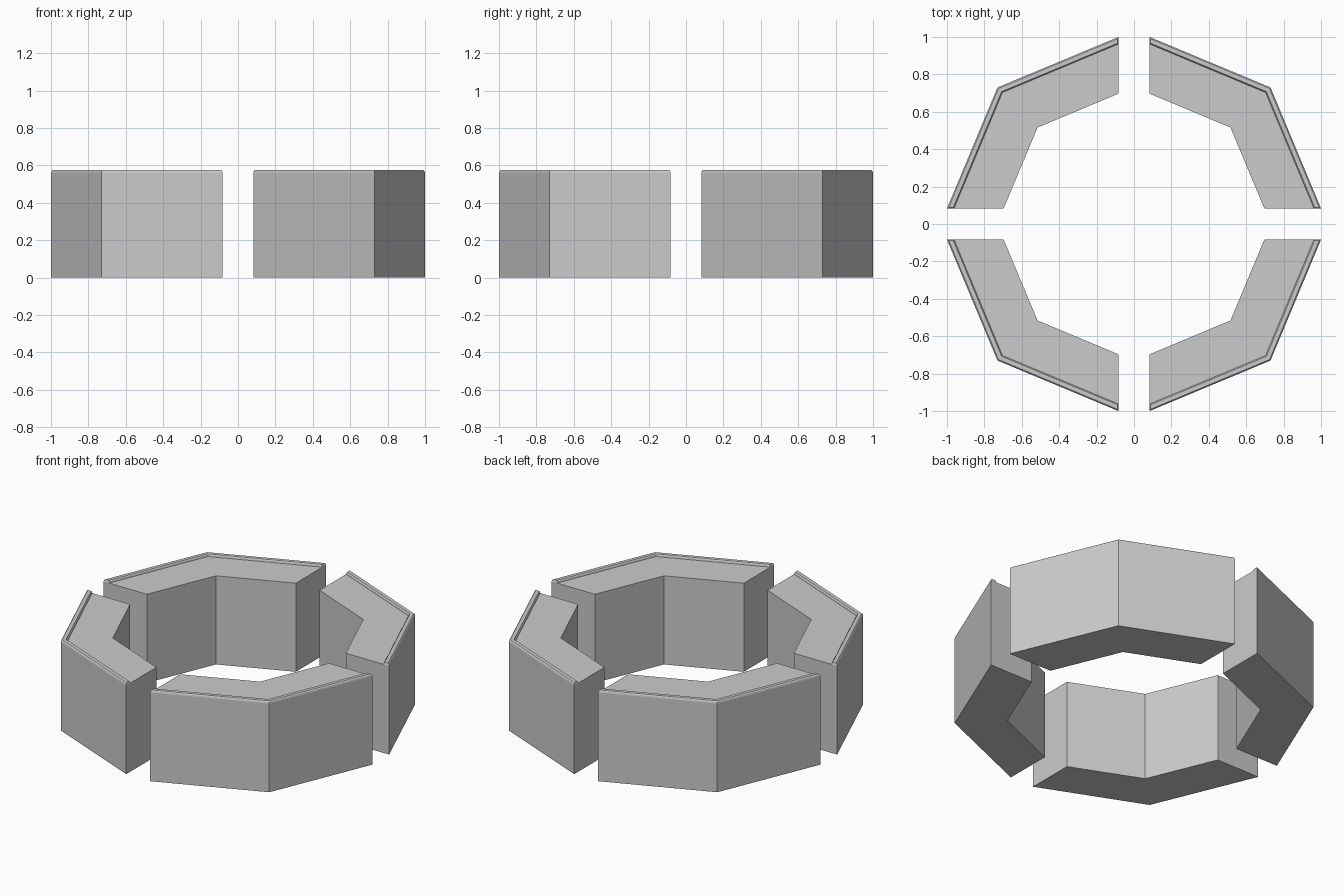
import bpy, bmesh
from math import cos, radians, pi
from mathutils import Matrix

if "Cube" in bpy.data.objects:
    bpy.data.objects.remove(bpy.data.objects["Cube"])

GAP = 0.083          # half of the gap between neighbouring segments
OUT = 1.0
CORNER = 0.73
C = cos(radians(22.5))


def path(d, inset=0.0):
    """Bent outline of a segment, moved inwards by d, ends shortened by inset."""
    s = d / C
    slope = (OUT - CORNER) / (CORNER - GAP)
    end = OUT - s - slope * inset
    mid = CORNER - s * 0.7071
    return [(GAP + inset, end), (mid, mid), (end, GAP + inset)]


def sweep(name, profile, turn):
    """Sweep a closed (depth, height, end inset) profile along the bent outline."""
    bm = bmesh.new()
    cols = []
    for d, z, inset in profile:
        cols.append([bm.verts.new((x, y, z)) for x, y in path(d, inset)])
    n = len(cols)
    for i in range(n):
        a, b = cols[i], cols[(i + 1) % n]
        for k in range(2):
            bm.faces.new((a[k], a[k + 1], b[k + 1], b[k]))
    bm.faces.new([c[0] for c in cols])
    bm.faces.new([c[2] for c in cols][::-1])
    bm.transform(Matrix.Rotation(turn, 4, 'Z'))
    bmesh.ops.recalc_face_normals(bm, faces=bm.faces)
    me = bpy.data.meshes.new(name)
    bm.to_mesh(me)
    bm.free()
    ob = bpy.data.objects.new(name, me)
    bpy.context.collection.objects.link(ob)
    return ob


body = [(0, 0, 0), (0, 0.561, 0), (0.28, 0.561, 0), (0.28, 0, 0)]
rim = [(0, 0.561, 0), (0.002, 0.57, 0.002), (0.007, 0.575, 0.005),
       (0.029, 0.575, 0.005), (0.033, 0.57, 0.002), (0.035, 0.561, 0)]

# Four wall segments, each with a raised rim along its outer top edge
for i in range(4):
    sweep(f"wall_segment_{i + 1}", body, i * pi / 2)
    sweep(f"raised_rim_{i + 1}", rim, i * pi / 2)
